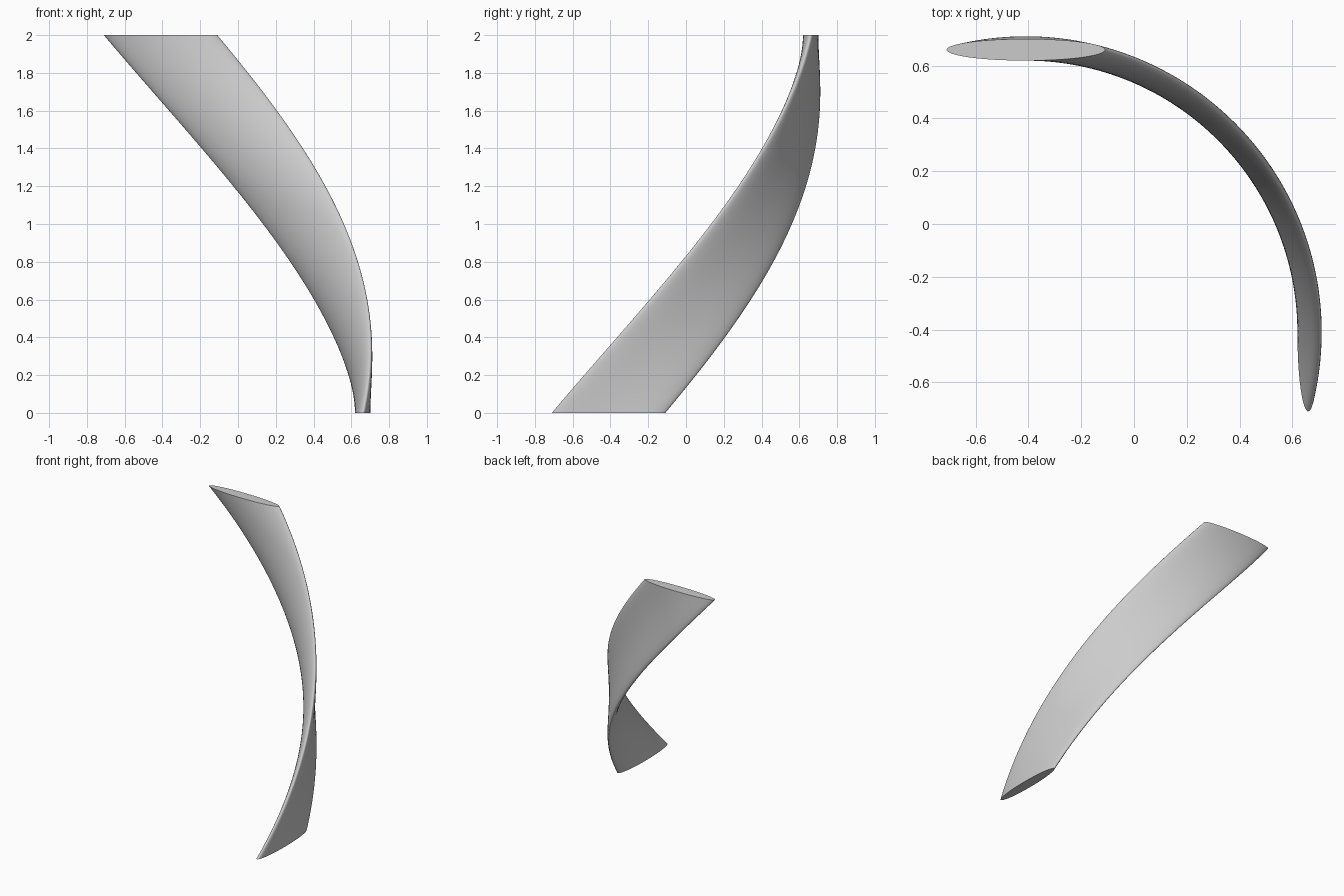
import bpy, bmesh, math
from mathutils import Matrix, Vector

cube = bpy.data.objects.get("Cube")
if cube:
    bpy.data.objects.remove(cube)

AXIS = Vector((-0.41, -0.41, 0))   # vertical axis the blade winds around
RADIUS, HEIGHT = 1.07, 2.0
HALF_THICK, HALF_CHORD = 0.041, 0.3
SIDES, STEPS = 64, 64

grey = bpy.data.materials.new("light_grey")
grey.use_nodes = True
colour = (0.6, 0.6, 0.6, 1)
grey.diffuse_color = colour
grey.node_tree.nodes["Principled BSDF"].inputs["Base Color"].default_value = colour

# Elliptical section at the foot of the blade
bm = bmesh.new()
place = Matrix.Translation(AXIS + Vector((RADIUS, 0, 0))) @ Matrix.Diagonal((HALF_THICK, HALF_CHORD, 1, 1))
bmesh.ops.create_circle(bm, cap_ends=False, segments=SIDES, radius=1, matrix=place)
foot = bm.edges[:]

# Sweep a quarter turn while rising
swept = bmesh.ops.spin(bm, geom=bm.verts[:] + foot, cent=AXIS, axis=(0, 0, 1),
                       dvec=(0, 0, HEIGHT / STEPS), angle=math.pi / 2,
                       steps=STEPS, use_duplicate=False)
head = [e for e in swept["geom_last"] if isinstance(e, bmesh.types.BMEdge)]

# Flat end caps
for ring in (foot, head):
    bmesh.ops.contextual_create(bm, geom=ring)
bmesh.ops.recalc_face_normals(bm, faces=bm.faces[:])

mesh = bpy.data.meshes.new("helical_blade")
bm.to_mesh(mesh)
bm.free()
mesh.materials.append(grey)
blade = bpy.data.objects.new("helical_blade", mesh)
bpy.context.collection.objects.link(blade)
bpy.context.view_layer.objects.active = blade
blade.select_set(True)
bpy.ops.object.shade_smooth_by_angle(angle=math.radians(40))
